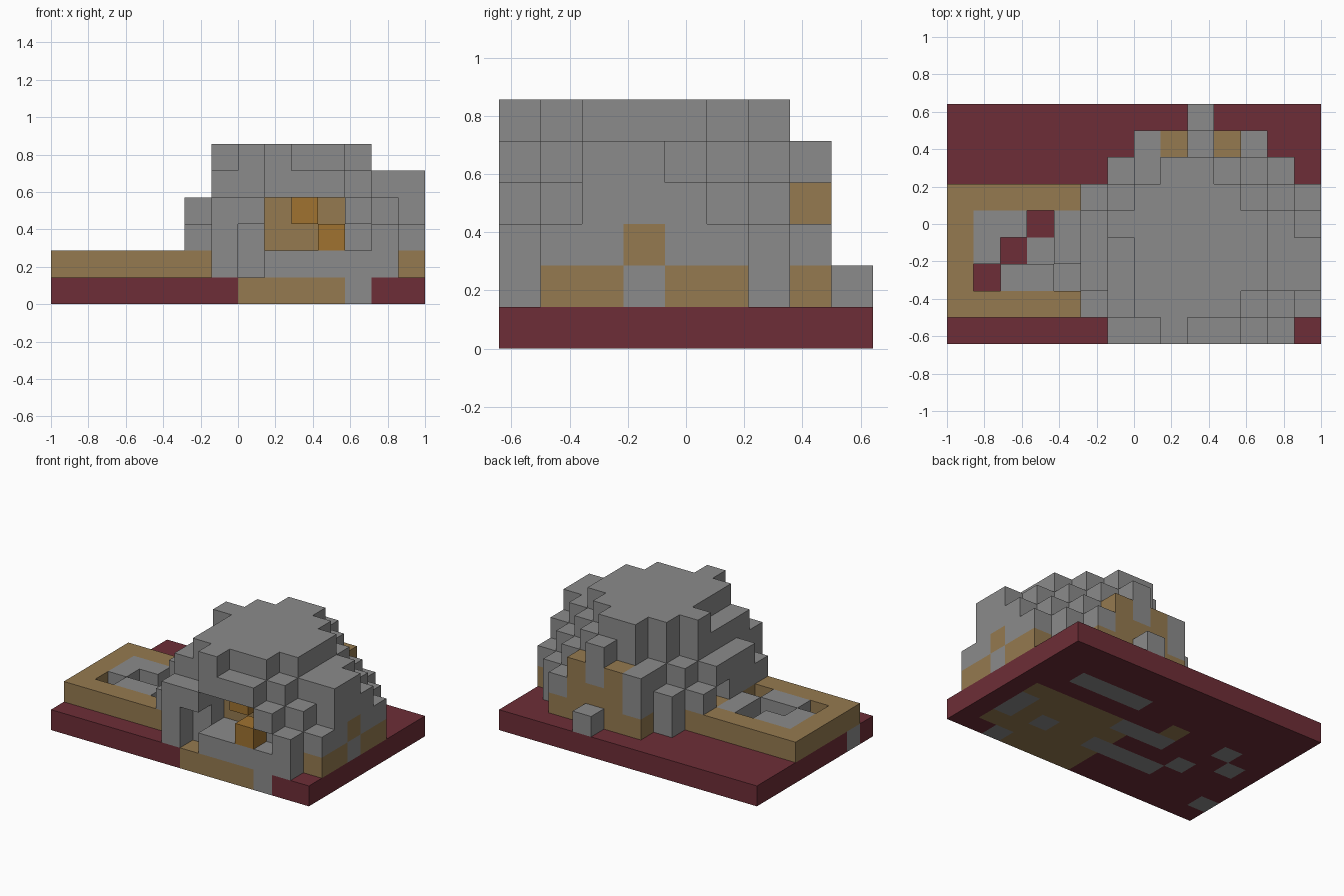
import bpy
import bmesh
from mathutils import Vector

cube = bpy.data.objects.get("Cube")
if cube:
    bpy.data.objects.remove(cube, do_unlink=True)

COLS, ROWS = 14, 9
UNIT = 2 / COLS


def make_material(name, rgb):
    mat = bpy.data.materials.new(name)
    mat.use_nodes = True
    mat.diffuse_color = (*rgb, 1)
    mat.node_tree.nodes["Principled BSDF"].inputs["Base Color"].default_value = (*rgb, 1)
    return mat


materials = {
    "red": make_material("dark red", (0.155, 0.027, 0.038)),
    "grey": make_material("stone grey", (0.26, 0.26, 0.26)),
    "tan": make_material("sand tan", (0.30, 0.195, 0.08)),
    "orange": make_material("amber", (0.35, 0.17, 0.03)),
}

# Every part is a set of unit blocks: cell -> colour
base, slab, dome, core = {}, {}, {}, {}


def span(v):
    return range(v[0], v[1] + 1) if isinstance(v, tuple) else (v,)


def cells(x, y, z):
    return [(i, j, k) for i in span(x) for j in span(y) for k in span(z)]


def fill(part, colour, x, y, z):
    for c in cells(x, y, z):
        part[c] = colour


def carve(part, x, y, z):
    for c in cells(x, y, z):
        part.pop(c, None)


# Base plate, with the dome's footing showing through it
fill(base, "red", (0, 13), (0, 8), 0)
fill(base, "tan", (7, 12), (1, 4), 0)
fill(base, "tan", (7, 10), 0, 0)
fill(base, "tan", 5, 5, 0)
fill(base, "grey", (8, 11), 6, 0)
fill(base, "grey", (4, 7), 2, 0)
fill(base, "grey", (5, 7), 4, 0)
fill(base, "grey", 12, (2, 3), 0)
for i, j in ((11, 0), (10, 2), (0, 1), (1, 4), (2, 5), (3, 3)):
    fill(base, "grey", i, j, 0)

# Low slab with a framed, pitted panel
fill(slab, "tan", (0, 4), (1, 5), 1)
fill(slab, "grey", (1, 4), (2, 4), 1)
for i, j in ((1, 2), (2, 3), (3, 4), (3, 3), (4, 2)):
    carve(slab, i, j, 1)

# Stepped dome: plan from back to front, letters are storeys
plan = """
....a....
..ccdcb..
.bceedcb.
bceeeedcb
ceeeeeedc
cdeeeeedd
cdeeeeedd
bdeeeedcb
.cceddcb.
""".split()
for row, line in enumerate(plan):
    for col, letter in enumerate(line):
        if letter != ".":
            fill(dome, "grey", 5 + col, ROWS - 1 - row, (1, ord(letter) - ord("a") + 1))

# Openings: front mouth, side arch and gaps
carve(dome, (8, 10), (0, 1), (2, 3))
carve(dome, 7, 0, (1, 2))
carve(dome, 11, 0, 2)
carve(dome, 5, 4, 2)

# Tan bands on the dome
fill(dome, "tan", 5, (1, 5), 1)
fill(dome, "tan", 13, (1, 2), 1)
fill(dome, "tan", 13, (4, 5), 1)
fill(dome, "tan", 13, 3, 2)
fill(dome, "tan", (7, 11), 7, 1)
fill(dome, "tan", (8, 10), 7, 2)
fill(dome, "tan", 8, 7, 3)
fill(dome, "tan", 10, 7, 3)
fill(dome, "tan", (8, 10), 2, (2, 3))
fill(dome, "tan", 6, 4, 2)

# Amber blocks in the mouth
fill(core, "orange", 10, 0, 2)
fill(core, "orange", 9, 1, 3)

parts = {"base_plate": base, "panel_slab": slab, "stepped_dome": dome, "mouth_blocks": core}
occupied = set().union(*parts.values())


def build(name, part):
    """Make one outer skin for a set of blocks."""
    bm = bmesh.new()
    names = sorted(set(part.values()))
    for cell, colour in part.items():
        for axis in range(3):
            for sign in (-1, 1):
                n = Vector([sign if a == axis else 0 for a in range(3)])
                if tuple(int(c + d) for c, d in zip(cell, n)) in occupied:
                    continue
                u = Vector([1 if a == (axis + 1) % 3 else 0 for a in range(3)])
                v = n.cross(u)
                mid = Vector(cell) + Vector((0.5, 0.5, 0.5)) + n / 2
                mid -= Vector((COLS / 2, ROWS / 2, 0))
                quad = [mid + (u * s + v * t) / 2
                        for s, t in ((-1, -1), (1, -1), (1, 1), (-1, 1))]
                face = bm.faces.new([bm.verts.new(p * UNIT) for p in quad])
                face.material_index = names.index(colour)
    bmesh.ops.remove_doubles(bm, verts=bm.verts, dist=UNIT / 100)
    mesh = bpy.data.meshes.new(name)
    bm.to_mesh(mesh)
    bm.free()
    for colour in names:
        mesh.materials.append(materials[colour])
    bpy.context.collection.objects.link(bpy.data.objects.new(name, mesh))


for part_name, blocks in parts.items():
    build(part_name, blocks)
